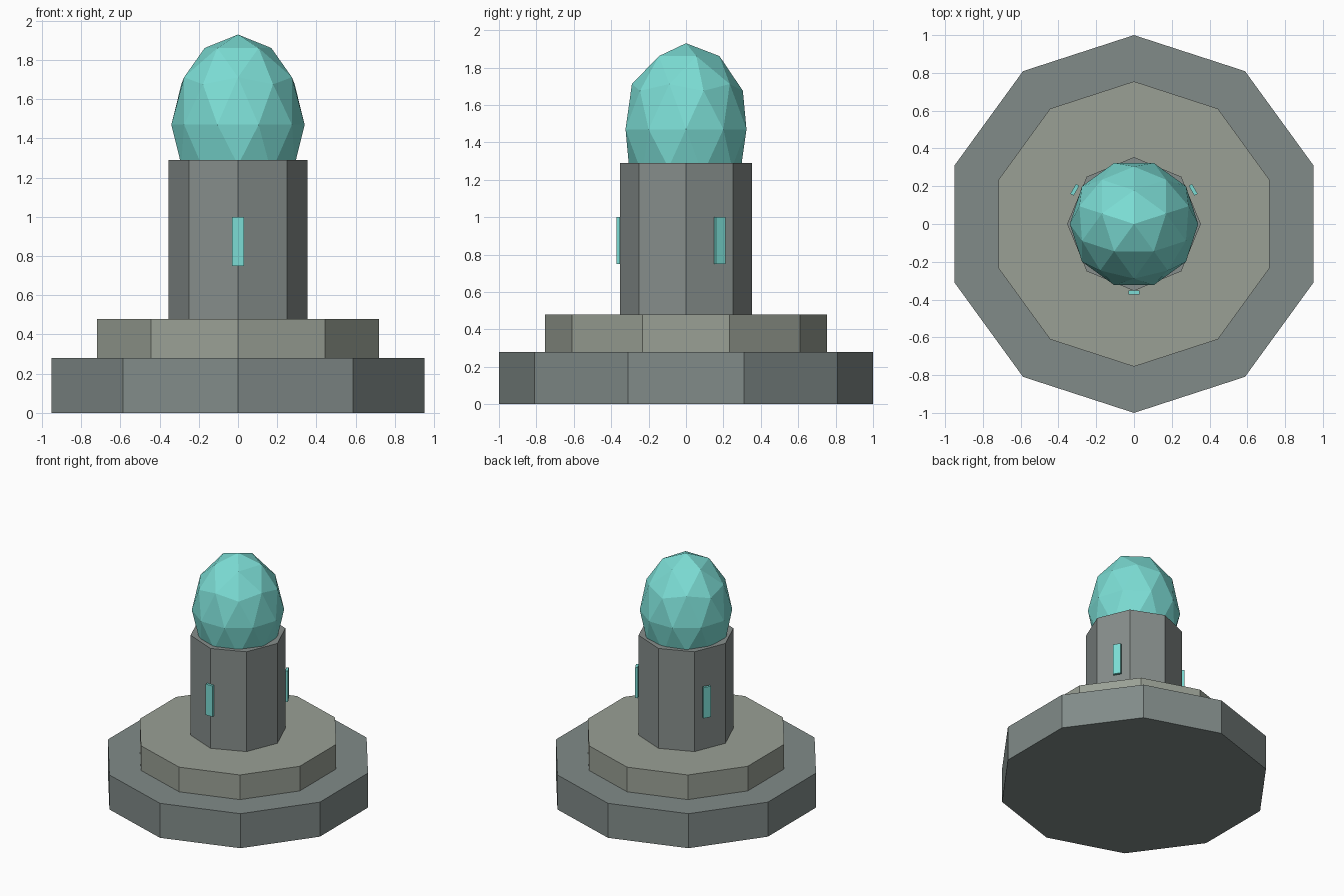
import bpy
from math import radians, cos, sin

if "Cube" in bpy.data.objects:
    bpy.data.objects.remove(bpy.data.objects["Cube"])


def material(name, rgb):
    m = bpy.data.materials.new(name)
    m.diffuse_color = (*rgb, 1)
    m.use_nodes = True
    m.node_tree.nodes["Principled BSDF"].inputs["Base Color"].default_value = m.diffuse_color
    return m


def finish(name, mat):
    ob = bpy.context.object
    ob.name = name
    ob.data.materials.append(mat)
    return ob


def prism(name, sides, radius, z0, z1, mat):
    bpy.ops.mesh.primitive_cylinder_add(
        vertices=sides, radius=radius, depth=z1 - z0, location=(0, 0, (z0 + z1) / 2))
    return finish(name, mat)


slate = material("slate", (0.22, 0.26, 0.25))
pale_stone = material("pale_stone", (0.32, 0.35, 0.30))
stone = material("stone", (0.24, 0.27, 0.26))
teal = material("teal", (0.20, 0.72, 0.66))

# Stepped ten-sided plinth and eight-sided column
prism("lower_step", 10, 1.0, 0, 0.28, slate)
prism("upper_step", 10, 0.755, 0.28, 0.48, pale_stone)
prism("column", 8, 0.354, 0.48, 1.29, stone)

# Faceted crystal, its lower part sunk into the column
bpy.ops.mesh.primitive_ico_sphere_add(
    subdivisions=2, radius=1, location=(0, 0, 1.47), rotation=(0, 0, radians(90)))
crystal = finish("crystal", teal)
crystal.scale = (0.34, 0.34, 0.46)

# Three glowing slats around the column, one facing front
for i, deg in enumerate((270, 30, 150)):
    a = radians(deg)
    bpy.ops.mesh.primitive_cube_add(
        size=1, location=(0.362 * cos(a), 0.362 * sin(a), 0.875), rotation=(0, 0, a))
    slat = finish(f"slat_{i + 1}", teal)
    slat.scale = (0.02, 0.06, 0.25)
